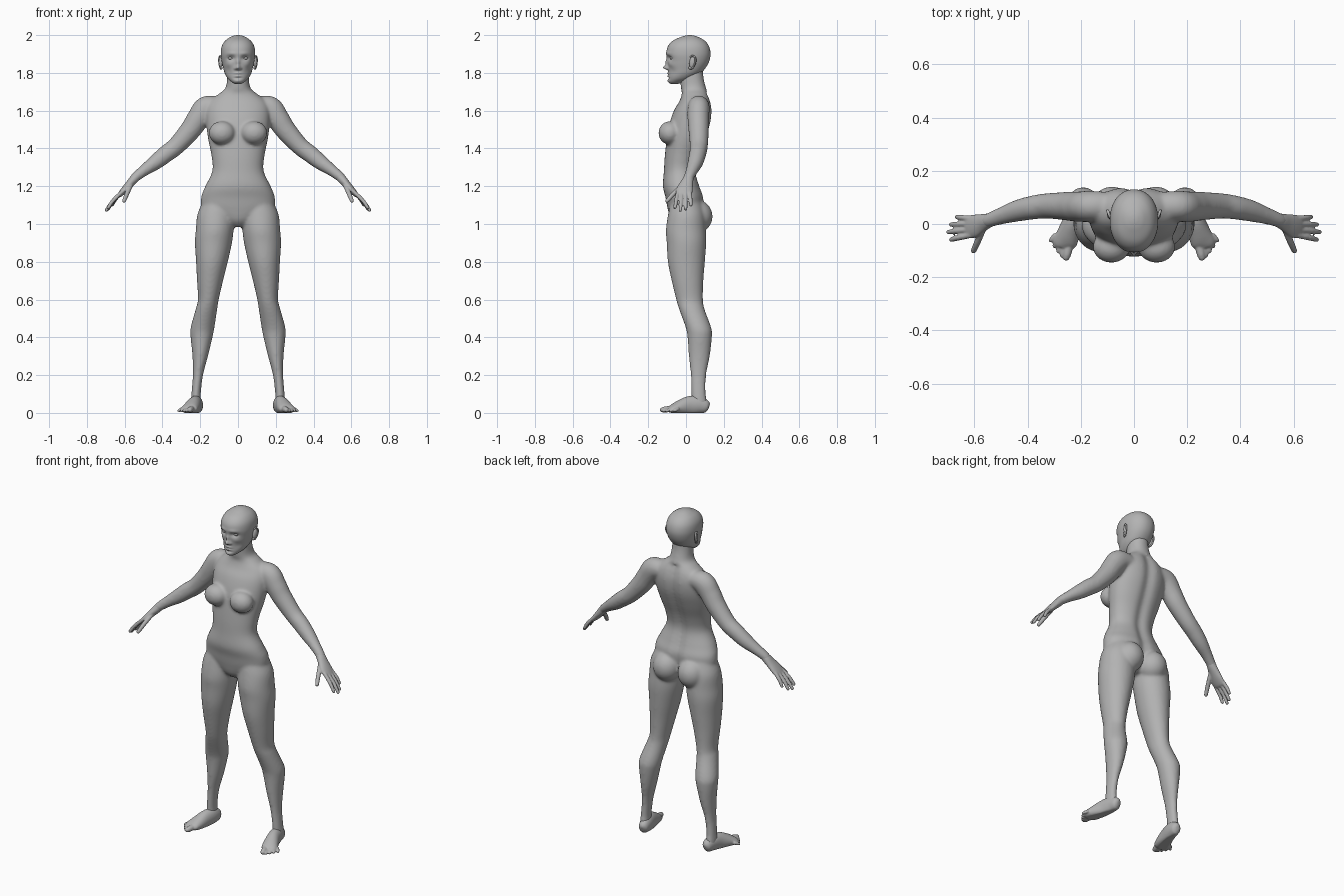
import bpy, bmesh, math
from mathutils import Vector, Matrix

skin = bpy.data.materials.new("grey_skin")
skin.diffuse_color = (0.45, 0.45, 0.45, 1)


def resample(rows, sub):
    """Catmull-Rom interpolation through rows of numbers."""
    out = []
    for i in range(len(rows) - 1):
        p0, p1, p2, p3 = (rows[max(i - 1, 0)], rows[i], rows[i + 1],
                          rows[min(i + 2, len(rows) - 1)])
        for k in range(sub):
            t = k / sub
            out.append([0.5 * (2 * b + (c - a) * t + (2 * a - 5 * b + 4 * c - d) * t * t
                               + (3 * b - a - 3 * c + d) * t ** 3)
                        for a, b, c, d in zip(p0, p1, p2, p3)])
    out.append(list(rows[-1]))
    return out


def skin_rings(bm, rings):
    loops = [[bm.verts.new(p) for p in ring] for ring in rings]
    n = len(loops[0])
    for a, b in zip(loops, loops[1:]):
        for i in range(n):
            j = (i + 1) % n
            bm.faces.new((a[i], a[j], b[j], b[i]))
    bm.faces.new(loops[0][::-1])
    bm.faces.new(loops[-1])


def stack(bm, rows, s=1, n=48, sub=5, power=2.0, tweak=None):
    """Level rings from rows of z, centre x, half width, front y, back y."""
    rings = []
    for z, cx, rx, yf, yb in resample(rows, sub):
        ring = []
        for i in range(n):
            a = 2 * math.pi * i / n
            c, q = math.cos(a), math.sin(a)
            p = Vector((s * (cx + rx * math.copysign(abs(c) ** (2 / power), c)),
                        (yf + yb) / 2 + (yb - yf) / 2 * math.copysign(abs(q) ** (2 / power), q), z))
            ring.append(tweak(p, q) if tweak else p)
        rings.append(ring)
    skin_rings(bm, rings)


def tube(bm, rows, ref, s=1, n=20, sub=4, floor=False):
    """Rings along a path from rows of x, y, z, side radius, radius along ref."""
    rows = resample(rows, sub)
    pts = [Vector(r[:3]) for r in rows]
    rings = []
    for i, r in enumerate(rows):
        t = (pts[min(i + 1, len(pts) - 1)] - pts[max(i - 1, 0)]).normalized()
        b = (ref - t * ref.dot(t)).normalized()
        a = t.cross(b)
        ring = []
        for k in range(n):
            g = 2 * math.pi * k / n
            p = pts[i] + a * (r[3] * math.cos(g)) + b * (r[4] * math.sin(g))
            ring.append(Vector((s * p.x, p.y, max(p.z, 0) if floor else p.z)))
        rings.append(ring)
    skin_rings(bm, rings)


def digit(bm, pts, r, ref, s, floor=False):
    """Finger or toe with a rounded tip."""
    a, m, e = (Vector(p) for p in pts)
    d = (e - m).normalized()
    rows = [(*a, r, r), (*m, r, r), (*(e - d * r * .9), r * .85, r * .85),
            (*(e - d * r * .25), r * .6, r * .6), (*e, r * .12, r * .12)]
    tube(bm, rows, ref, s, 14, 3, floor)


def ball(bm, loc, rad, s=1):
    m = Matrix.Translation((s * loc[0], loc[1], loc[2])) @ Matrix.Diagonal((*rad, 1))
    bmesh.ops.create_uvsphere(bm, u_segments=32, v_segments=20, radius=1, matrix=m)


def finish(name, bm, voxel=0, smooth=0):
    bmesh.ops.recalc_face_normals(bm, faces=bm.faces)
    me = bpy.data.meshes.new(name)
    bm.to_mesh(me)
    bm.free()
    me.materials.append(skin)
    me.polygons.foreach_set("use_smooth", [True] * len(me.polygons))
    ob = bpy.data.objects.new(name, me)
    bpy.context.collection.objects.link(ob)
    if voxel:
        rm = ob.modifiers.new("blend", 'REMESH')
        rm.mode, rm.voxel_size, rm.use_smooth_shade = 'VOXEL', voxel, True
        sm = ob.modifiers.new("soften", 'SMOOTH')
        sm.factor, sm.iterations = 0.5, smooth
    return ob


Y, Z = Vector((0, 1, 0)), Vector((0, 0, 1))

# Body: torso with neck, legs, arms, breasts and buttocks blended together
TORSO = [(.985, 0, .03, -.05, .05), (1.02, 0, .10, -.08, .08), (1.08, 0, .185, -.097, .09),
         (1.14, 0, .195, -.108, .095), (1.20, 0, .173, -.122, .075), (1.28, 0, .136, -.117, .055),
         (1.36, 0, .140, -.112, .070), (1.45, 0, .158, -.102, .105), (1.53, 0, .168, -.088, .132),
         (1.60, 0, .168, -.064, .140), (1.65, 0, .150, -.035, .132), (1.69, 0, .100, -.022, .118),
         (1.72, 0, .066, -.027, .106), (1.78, 0, .057, -.032, .092), (1.84, 0, .055, -.03, .09)]
LEG = [(1.12, .10, .085, -.08, .08), (1.05, .115, .100, -.095, .10), (.97, .123, .100, -.106, .105),
       (.90, .130, .098, -.102, .107), (.80, .138, .084, -.096, .10), (.70, .148, .069, -.076, .092),
       (.60, .157, .055, -.052, .090), (.55, .167, .057, -.037, .098), (.45, .188, .063, -.001, .134),
       (.40, .193, .058, .008, .137), (.30, .200, .041, .015, .126), (.20, .212, .027, .025, .107),
       (.10, .222, .025, .029, .105), (.05, .222, .027, .03, .112), (.02, .222, .022, .04, .105)]
ARM = [(.09, .07, 1.625, .045, .05), (.165, .067, 1.615, .064, .058), (.21, .065, 1.56, .060, .057),
       (.25, .067, 1.50, .056, .054), (.325, .068, 1.415, .048, .048), (.38, .062, 1.372, .046, .045),
       (.437, .05, 1.327, .041, .041), (.495, .032, 1.285, .031, .033), (.54, .016, 1.25, .026, .028),
       (.56, .008, 1.228, .022, .028)]


def spine(p, q):
    """Shallow groove down the back."""
    if q > 0 and p.z < 1.7:
        p.y -= .016 * math.exp(-(p.x / .03) ** 2)
    return p


bm = bmesh.new()
stack(bm, TORSO, n=64, power=2.15, tweak=spine)
for s in (-1, 1):
    stack(bm, LEG, s)
    tube(bm, ARM, Y, s, 32, 5)
    ball(bm, (.085, -.086, 1.482), (.070, .060, .062), s)
    ball(bm, (.083, .055, 1.04), (.082, .086, .088), s)
finish("body", bm, .0075, 12)

# Hands and feet
for s, side in ((-1, "right"), (1, "left")):
    bm = bmesh.new()
    tube(bm, [(.525, .02, 1.263, .022, .024), (.55, .012, 1.238, .024, .028),
              (.575, .002, 1.21, .021, .036), (.602, -.008, 1.18, .018, .044),
              (.625, -.011, 1.155, .013, .041), (.634, -.012, 1.145, .006, .03)], Y, s)
    for yb, tip in ((.020, (.670, .027, 1.093)), (.000, (.692, -.002, 1.072)),
                    (-.021, (.702, -.031, 1.066)), (-.042, (.692, -.060, 1.080))):
        base = Vector((.612, yb, 1.172))
        mid = base.lerp(Vector(tip), .55) + Vector((.004, 0, .004))
        digit(bm, (base, mid, tip), .0105, Y, s)
    digit(bm, ((.565, -.012, 1.212), (.588, -.066, 1.160), (.606, -.107, 1.115)), .0125, Y, s)
    finish("hand_" + side, bm, .004, 4)

    bm = bmesh.new()
    tube(bm, [(.212, .121, .030, .010, .016), (.214, .108, .034, .027, .034),
              (.219, .065, .042, .034, .048), (.230, .015, .038, .037, .050),
              (.246, -.035, .028, .043, .038), (.260, -.070, .020, .045, .025),
              (.264, -.088, .016, .036, .015)], Z, s, 28, 4, True)
    for i in range(5):
        f = i / 4
        r = .0165 if i == 0 else .0115 - .002 * f
        base = Vector((.243 + .052 * f, -.075 + .035 * f, .022))
        tip = Vector((.258 + .060 * f, -.138 + .070 * f ** 1.3, r * .9))
        digit(bm, (base, base.lerp(tip, .55), tip), r, Z, s, True)
    finish("foot_" + side, bm, .004, 5)

# Head: stacked rings with sculpted bumps and hollows on the face
HEAD = [(1.742, 0, .018, -.082, -.04), (1.752, 0, .034, -.092, -.01), (1.77, 0, .054, -.093, .035),
        (1.795, 0, .069, -.092, .075), (1.825, 0, .078, -.094, .103), (1.86, 0, .086, -.098, .122),
        (1.90, 0, .091, -.104, .130), (1.94, 0, .086, -.096, .122), (1.97, 0, .068, -.07, .100),
        (1.99, 0, .040, -.027, .065), (1.998, 0, .018, .0, .04), (2.0, 0, .003, .017, .023)]
# x, z, width, height, push forward
FACE = [(0, 1.828, .012, .011, .026), (0, 1.853, .009, .020, .012), (.014, 1.823, .007, .006, .008),
        (.037, 1.878, .020, .012, -.015), (.034, 1.903, .024, .008, .004), (0, 1.798, .018, .005, .008),
        (0, 1.783, .016, .005, .007), (0, 1.772, .020, .004, -.004), (0, 1.758, .018, .009, .005),
        (.05, 1.845, .018, .014, .004), (.052, 1.81, .018, .018, -.004)]


def face(p, q):
    if q < 0:
        for x, z, w, h, f in FACE:
            for sx in ((1, -1) if x else (1,)):
                p.y -= f * math.exp(-((p.x - sx * x) / w) ** 2 - ((p.z - z) / h) ** 2)
    return p


bm = bmesh.new()
stack(bm, HEAD, n=112, sub=7, power=2.15, tweak=face)
finish("head", bm)

# Eyes and ears
for s, side in ((-1, "right"), (1, "left")):
    bm = bmesh.new()
    ball(bm, (.037, -.072, 1.878), (.017, .012, .0085), s)
    finish("eye_" + side, bm)
    bm = bmesh.new()
    ball(bm, (0, 0, 0), (.009, .015, .030))
    rim = [(0, .018 * math.cos(a) * (1 + .25 * math.sin(a)), .034 * math.sin(a), .0045, .0055)
           for a in (math.radians(-130 + 26 * i) for i in range(11))]
    tube(bm, rim, Vector((1, 0, 0)), 1, 10, 3)
    ball(bm, (0, -.006, -.030), (.006, .008, .009))
    ear = finish("ear_" + side, bm)
    ear.location = (s * .092, .032, 1.856)
    ear.rotation_euler = (math.radians(-10), 0, s * math.radians(-22))
